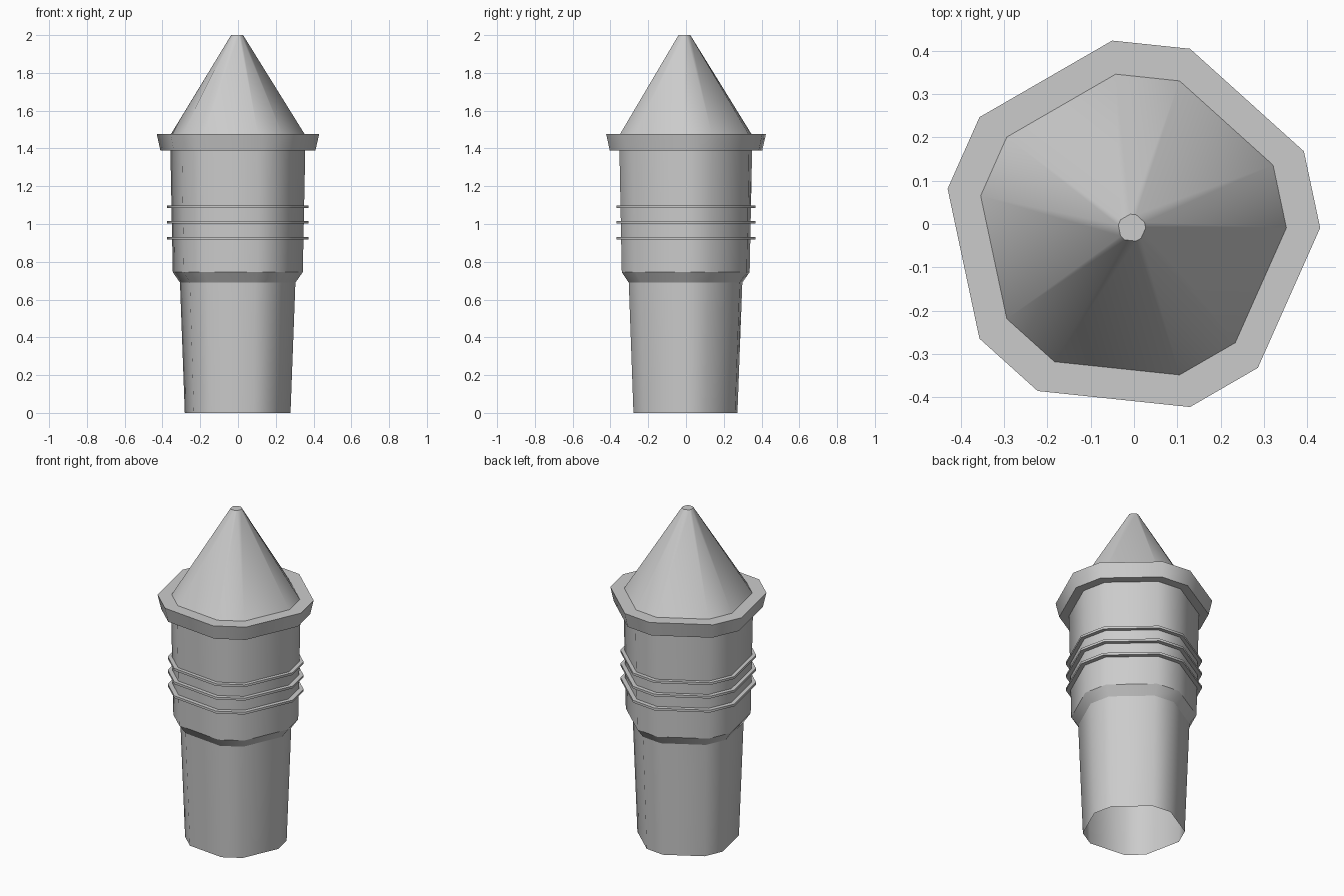
import bpy, bmesh, math

if "Cube" in bpy.data.objects:
    bpy.data.objects.remove(bpy.data.objects["Cube"])

# Cross-section: 15-sided circle with every third corner left out (10 sides)
ANGLES = [math.radians(24 * k) for k in range(15) if k % 3 != 2]
CX, CY = -0.005, -0.009


def lathe(name, profile, cap_top=False):
    """Sweep (radius, z) points around the cross-section, sharp at each level."""
    bm = bmesh.new()
    loops = [[bm.verts.new((CX + r * math.cos(a), CY + r * math.sin(a), z))
              for a in ANGLES] for r, z in profile]
    n = len(ANGLES)
    for lo, hi in zip(loops, loops[1:]):
        for i in range(n):
            j = (i + 1) % n
            bm.faces.new((lo[i], lo[j], hi[j], hi[i]))
    if cap_top:
        bm.faces.new(loops[-1])
    for f in bm.faces:
        f.smooth = True
    for e in bm.edges:
        if abs(e.verts[0].co.z - e.verts[1].co.z) < 1e-5:
            e.smooth = False
    mesh = bpy.data.meshes.new(name)
    bm.to_mesh(mesh)
    bm.free()
    obj = bpy.data.objects.new(name, mesh)
    bpy.context.collection.objects.link(obj)
    return obj


# Tapered lower shaft, open at the bottom, with its shoulder
lathe("shaft", [(0.283, 0.0), (0.309, 0.69), (0.348, 0.745)])

# Wider upper body
lathe("upper_body", [(0.348, 0.745), (0.361, 1.39)])

# Three thin grip rings
for k, z in enumerate((0.925, 1.01, 1.092)):
    r_in = 0.348 + 0.013 * (z - 0.745) / 0.645
    lathe(f"ring_{k + 1}", [(r_in, z - 0.007), (0.378, z - 0.007),
                            (0.378, z + 0.007), (r_in, z + 0.007)])

# Flared collar
lathe("collar", [(0.361, 1.39), (0.415, 1.39), (0.435, 1.477), (0.357, 1.477)])

# Pointed tip with a small flat top
lathe("tip", [(0.357, 1.477), (0.032, 2.0)], cap_top=True)
